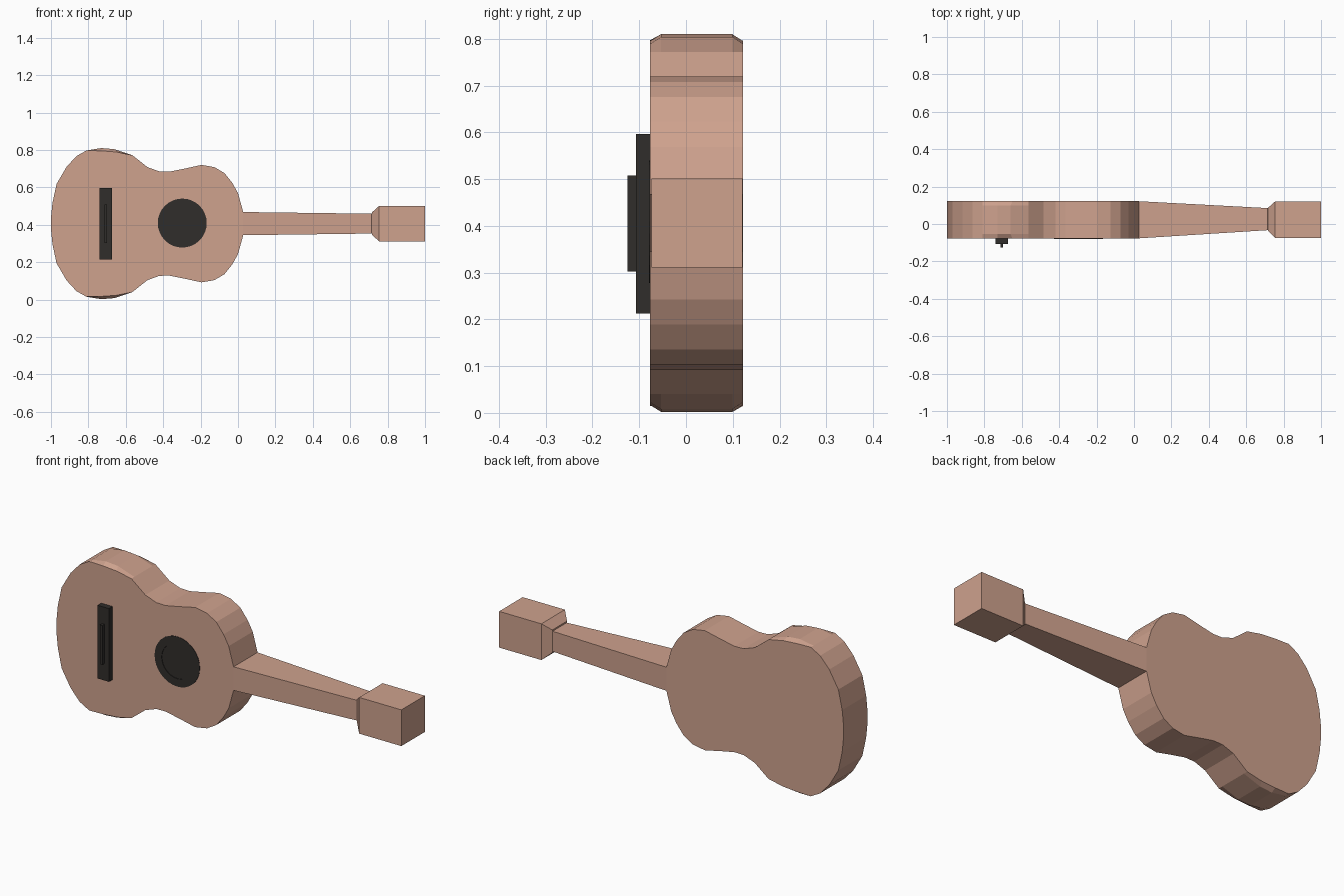
import bpy, bmesh, math

if "Cube" in bpy.data.objects:
    bpy.data.objects.remove(bpy.data.objects["Cube"])

CZ = 0.406  # height of the centre line


def material(name, rgb):
    m = bpy.data.materials.new(name)
    m.diffuse_color = (*rgb, 1)
    m.use_nodes = True
    m.node_tree.nodes["Principled BSDF"].inputs["Base Color"].default_value = m.diffuse_color
    return m


WOOD = material("wood", (0.62, 0.36, 0.27))
DARK = material("dark", (0.03, 0.027, 0.024))


def loft(name, rings, mat):
    """Skin a list of equal-length vertex rings and cap both ends."""
    bm = bmesh.new()
    rows = [[bm.verts.new(p) for p in ring] for ring in rings]
    n = len(rows[0])
    for a, b in zip(rows, rows[1:]):
        for i in range(n):
            j = (i + 1) % n
            bm.faces.new((a[i], a[j], b[j], b[i]))
    bm.faces.new(rows[0])
    bm.faces.new(rows[-1])
    bmesh.ops.recalc_face_normals(bm, faces=bm.faces)
    me = bpy.data.meshes.new(name)
    bm.to_mesh(me)
    bm.free()
    ob = bpy.data.objects.new(name, me)
    me.materials.append(mat)
    bpy.context.collection.objects.link(ob)
    return ob


def box(name, x0, x1, y0, y1, z0, z1, mat):
    ring = lambda y: [(x0, y, z0), (x1, y, z0), (x1, y, z1), (x0, y, z1)]
    return loft(name, [ring(y0), ring(y1)], mat)


def disc_ring(r, y, n=32):
    return [(-0.298 + r * math.cos(2 * math.pi * i / n), y,
             0.409 + r * math.sin(2 * math.pi * i / n)) for i in range(n)]


# Body: half outline (x, half height), mirrored about the centre line
half = [(-1.0, 0.03), (-0.992, 0.11), (-0.97, 0.212), (-0.917, 0.303),
        (-0.864, 0.361), (-0.81, 0.391), (-0.73, 0.404), (-0.66, 0.398),
        (-0.565, 0.366), (-0.484, 0.302), (-0.42, 0.279), (-0.366, 0.278),
        (-0.286, 0.294), (-0.195, 0.314), (-0.126, 0.302), (-0.072, 0.27),
        (-0.03, 0.217), (0.0, 0.163), (0.028, 0.062)]
# the widest stretch is chamfered on the front and back faces
chamfer = {6: (-0.73, 0.389), 7: (-0.65, 0.383)}


def outline(y, cut):
    pts = [chamfer.get(i, p) if cut else p for i, p in enumerate(half)]
    return ([(x, y, CZ + h) for x, h in pts] +
            [(x, y, CZ - h) for x, h in reversed(pts)])


body = loft("body", [outline(-0.077, True), outline(-0.053, False),
                     outline(0.099, False), outline(0.122, True)], WOOD)

# Sound hole: pocket cut in the body, lined by a dark cup with a flat rim
cutter = loft("hole_cutter", [disc_ring(0.11, -0.2), disc_ring(0.11, -0.02)], DARK)
cutter.hide_render = True
cutter.hide_viewport = True
cutter.display_type = 'WIRE'
mod = body.modifiers.new("sound_hole", 'BOOLEAN')
mod.operation = 'DIFFERENCE'
mod.solver = 'EXACT'
mod.object = cutter
loft("sound_hole_rim", [disc_ring(0.131, -0.076), disc_ring(0.131, -0.079),
                        disc_ring(0.09, -0.079), disc_ring(0.09, -0.035)], DARK)

# Neck and headstock: rectangular sections (x, y0, y1, half height)
sections = [(0.02, -0.077, 0.122, 0.062), (0.715, -0.033, 0.085, 0.053),
            (0.716, -0.036, 0.086, 0.06), (0.755, -0.074, 0.121, 0.095),
            (1.0, -0.074, 0.121, 0.095)]
loft("neck_and_headstock",
     [[(x, y0, CZ - h), (x, y1, CZ - h), (x, y1, CZ + h), (x, y0, CZ + h)]
      for x, y0, y1, h in sections], WOOD)

# Bridge and saddle
box("bridge", -0.74, -0.674, -0.107, -0.076, 0.213, 0.597, DARK)
box("saddle", -0.714, -0.70, -0.125, -0.106, 0.302, 0.508, DARK)
